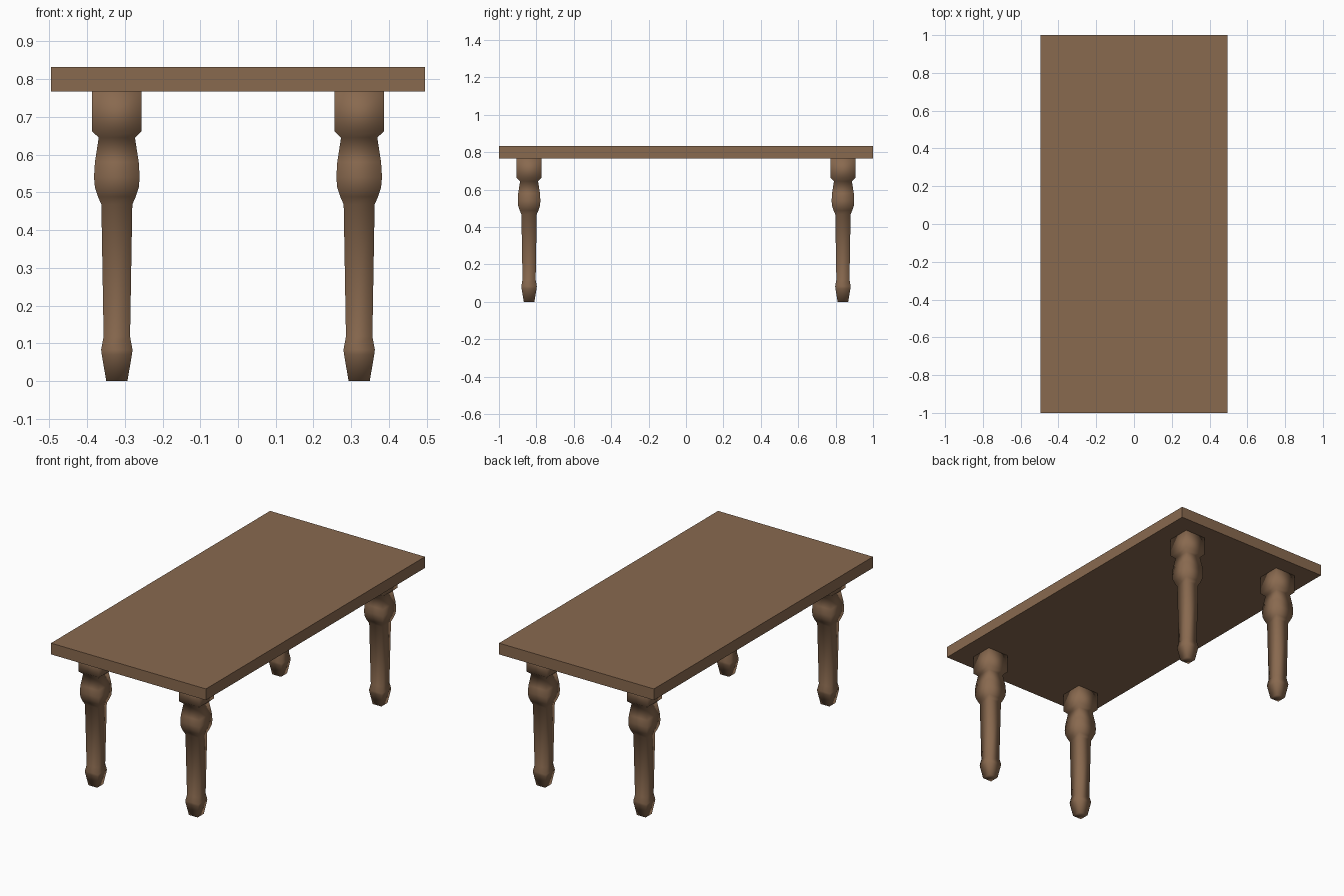
import bpy, bmesh

if "Cube" in bpy.data.objects:
    bpy.data.objects.remove(bpy.data.objects["Cube"])

wood = bpy.data.materials.new("brown wood")
wood.diffuse_color = (0.25, 0.142, 0.078, 1)
wood.use_nodes = True
wood.node_tree.nodes["Principled BSDF"].inputs["Base Color"].default_value = wood.diffuse_color

# Table top slab
bpy.ops.mesh.primitive_cube_add(size=1, location=(0, 0, 0.80))
top = bpy.context.object
top.name = "table_top"
top.scale = (0.99, 2.0, 0.065)
top.data.materials.append(wood)

# Leg profile: (half width, height), square in section
PROFILE = [(0.028, 0.0), (0.040, 0.07), (0.0415, 0.083), (0.035, 0.118),
           (0.041, 0.468), (0.050, 0.488), (0.058, 0.512), (0.0605, 0.54),
           (0.058, 0.58), (0.048, 0.645), (0.066, 0.662), (0.066, 0.768)]


def square_leg_mesh():
    bm = bmesh.new()
    rings = [[bm.verts.new((sx * r, sy * r, z))
              for sx, sy in ((-1, -1), (1, -1), (1, 1), (-1, 1))]
             for r, z in PROFILE]
    for a, b in zip(rings, rings[1:]):
        for i in range(4):
            j = (i + 1) % 4
            bm.faces.new((a[i], a[j], b[j], b[i]))
    bm.faces.new(rings[0][::-1])
    bm.faces.new(rings[-1])
    # Soft shading across the corners, flat foot and top
    for f in bm.faces:
        f.smooth = True
    mesh = bpy.data.meshes.new("leg")
    bm.to_mesh(mesh)
    bm.free()
    mesh.materials.append(wood)
    return mesh


# Four legs
leg_mesh = square_leg_mesh()
for sy, end in ((-1, "front"), (1, "back")):
    for sx, side in ((-1, "left"), (1, "right")):
        leg = bpy.data.objects.new(f"{end}_{side}_leg", leg_mesh)
        leg.location = (sx * 0.321, sy * 0.839, 0)
        bpy.context.collection.objects.link(leg)
